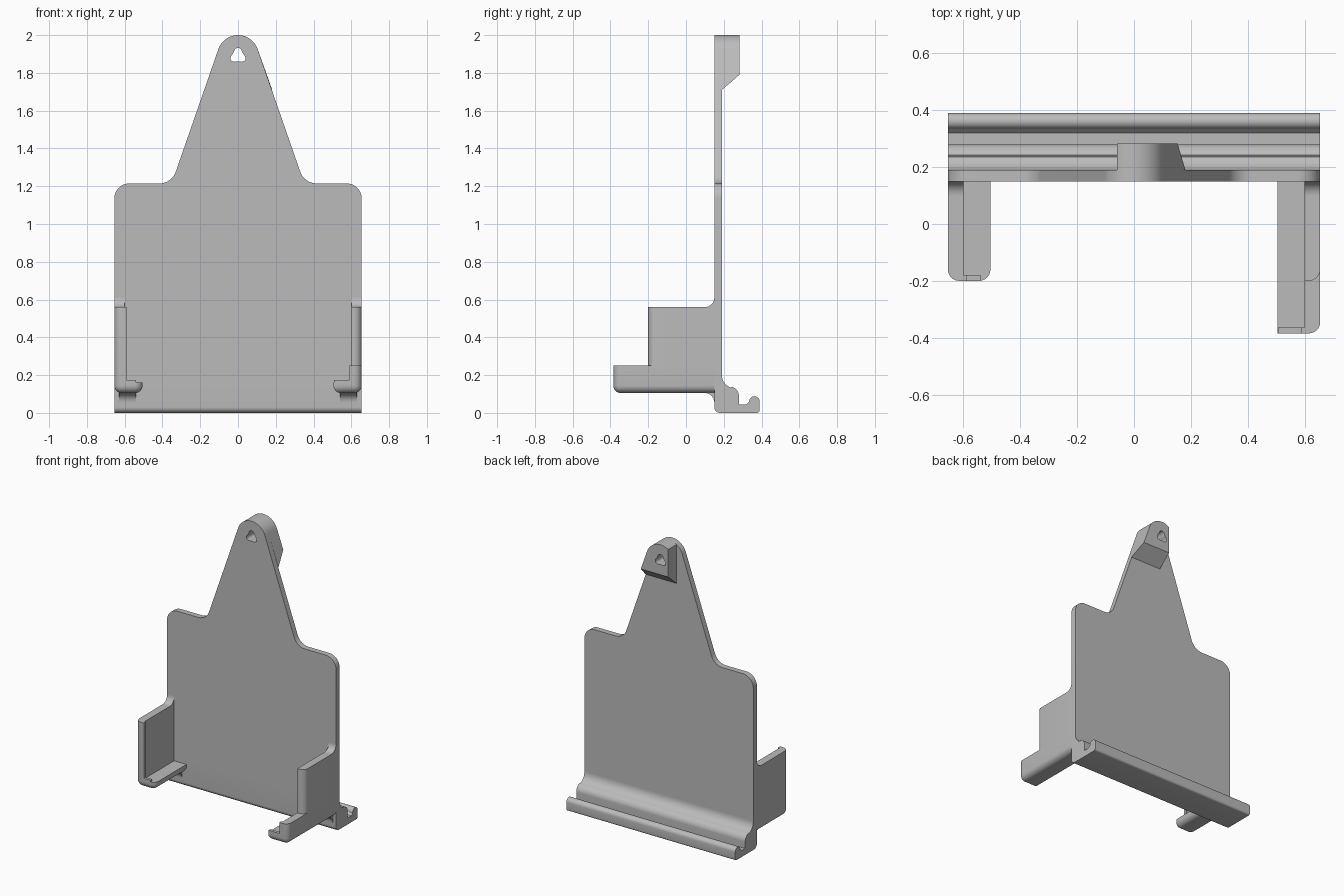
import bpy, bmesh, math
from mathutils import Vector

cube = bpy.data.objects.get("Cube")
if cube:
    bpy.data.objects.remove(cube, do_unlink=True)

grey = bpy.data.materials.new("plain grey")
grey.use_nodes = True
grey.diffuse_color = (0.5, 0.5, 0.5, 1)
grey.node_tree.nodes["Principled BSDF"].inputs["Base Color"].default_value = (0.5, 0.5, 0.5, 1)

HALF = 0.655             # half width of the holder
FRONT, BACK = 0.15, 0.19  # faces of the back plate


def arc(cx, cy, r, a0, a1, n=10):
    steps = [math.radians(a0 + (a1 - a0) * i / n) for i in range(n + 1)]
    return [(cx + r * math.cos(a), cy + r * math.sin(a)) for a in steps]


def prism(points, axis, lo, hi):
    """Extrude a 2D profile: along y it lies in xz, along x it lies in yz."""
    bm = bmesh.new()
    place = (lambda p: (p[0], lo, p[1])) if axis == "y" else (lambda p: (lo, p[0], p[1]))
    face = bm.faces.new([bm.verts.new(place(p)) for p in points])
    out = bmesh.ops.extrude_face_region(bm, geom=[face])
    move = Vector((0, hi - lo, 0)) if axis == "y" else Vector((hi - lo, 0, 0))
    new = [g for g in out["geom"] if isinstance(g, bmesh.types.BMVert)]
    bmesh.ops.translate(bm, vec=move, verts=new)
    return bm


def finish(bm, name, side=1, cutter=None):
    for v in bm.verts:
        v.co.x *= side
    bmesh.ops.recalc_face_normals(bm, faces=bm.faces[:])
    mesh = bpy.data.meshes.new(name)
    bm.to_mesh(mesh)
    bm.free()
    mesh.materials.append(grey)
    ob = bpy.data.objects.new(name, mesh)
    bpy.context.collection.objects.link(ob)
    bpy.ops.object.select_all(action="DESELECT")
    ob.select_set(True)
    bpy.context.view_layer.objects.active = ob
    if cutter:
        mod = ob.modifiers.new("hole", "BOOLEAN")
        mod.operation, mod.solver, mod.object = "DIFFERENCE", "EXACT", cutter
        bpy.ops.object.modifier_apply(modifier=mod.name)
    bpy.ops.object.shade_smooth_by_angle(angle=math.radians(30))
    return ob


# Three-lobed hanging hole
hole = []
for i in range(36):
    a = math.radians(i * 10)
    r = 0.036 - 0.007 * math.sin(3 * a)
    hole.append((r * math.cos(a), 1.89 + r * math.sin(a)))
cutter = finish(prism(hole, "y", 0, 0.5), "hole_cutter")
cutter.hide_render = True

# Back plate with rounded shoulders and tapered neck
TILT = 19.5
half = [(HALF, 0.2)] + arc(HALF - 0.08, 1.135, 0.08, 0, 90)
half += arc(0.415, 1.305, 0.09, 270, 180 + TILT)
half += arc(0, 1.89, 0.11, TILT, 90, 14)
outline = half + [(-x, z) for x, z in reversed(half[:-1])]
finish(prism(outline, "y", FRONT, BACK), "back_plate", cutter=cutter)

# Spacer block behind the hole, with a sloping underside
spacer = arc(0, 1.89, 0.11, TILT, 123, 16) + [(-0.06, 1.71), (0.181, 1.71)]
bm = prism(spacer, "y", BACK, 0.283)
for v in bm.verts:
    if v.co.y > 0.25 and v.co.z < 1.72:
        v.co.z = 1.79
        if v.co.x > 0:
            v.co.x = 0.153
finish(bm, "top_spacer", cutter=cutter)
bpy.data.objects.remove(cutter, do_unlink=True)

# Hooked rail along the bottom
rail = arc(0.18, 0.03, 0.03, 180, 270) + arc(0.375, 0.015, 0.015, 270, 360, 5)
rail += arc(0.362, 0.06, 0.028, 0, 180, 14) + [(0.32, 0.045), (0.28, 0.045)]
rail += arc(0.23, 0.09, 0.05, 0, 75) + arc(0.26, 0.2, 0.07, 250, 180)
rail += [(FRONT, 0.2)]
finish(prism(rail, "x", -HALF, HALF), "bottom_rail")


def round_edges(bm, tests, radius=0.04):
    def wanted(e):
        m = (e.verts[0].co + e.verts[1].co) / 2
        d = (e.verts[0].co - e.verts[1].co).normalized()
        return any(abs(d[ax]) > 0.9 and (m - Vector(p) * 1).dot(m - Vector(p)) >= 0
                   and all(abs(m[k] - p[k]) < 1e-4 for k in range(3) if k != ax)
                   for ax, p in tests)
    bmesh.ops.bevel(bm, geom=[e for e in bm.edges if wanted(e)], offset=radius,
                    segments=6, profile=0.5, affect="EDGES")


INNER, WALL, BASE, FLOOR = 0.505, 0.6, 0.105, 0.16


def arm(name, side, front, top, inner_round):
    # L-shaped arm: side wall plus a short floor
    section = [(INNER, BASE), (HALF, BASE), (HALF, top), (WALL, top),
               (WALL, FLOOR), (INNER, FLOOR)]
    bm = prism(section, "y", front, 0.165)
    tests = [(2, (HALF, front, 0)), (1, (HALF, 0, BASE)),
             (1, (INNER, 0, BASE)), (0, (0, front, BASE))]
    if inner_round:
        tests.append((2, (INNER, front, 0)))
    round_edges(bm, tests)
    finish(bm, name + "_arm", side)
    # Low lip at the front of the floor, and a narrow return on the wall
    start = 0.54 if inner_round else 0.507
    lip = [(start, FLOOR - 0.01), (0.61, FLOOR - 0.01), (0.61, top), (0.59, top),
           (0.59, 0.173), (start, 0.173)]
    finish(prism(lip, "y", front, front + 0.021), name + "_lip", side)
    # Fillets joining the arm to the plate
    upper = [(0.16, 0.56), (0.16, 0.61)] + arc(0.1, 0.61, 0.05, 0, -90)
    finish(prism(upper, "x", WALL, HALF), name + "_upper_fillet", side)
    lower = [(0.16, 0.05), (0.16, 0.11), (0.1, 0.11)] + arc(0.1, 0.055, 0.05, 90, 0)
    finish(prism(lower, "x", 0.54, 0.63), name + "_lower_fillet", side)


arm("right", -1, -0.2, 0.56, True)
arm("left", 1, -0.385, 0.25, False)

# Taller rear part of the left arm's wall
bm = prism([(WALL, 0.25), (HALF, 0.25), (HALF, 0.56), (WALL, 0.56)], "y", -0.2, 0.165)
round_edges(bm, [(2, (HALF, -0.2, 0))])
finish(bm, "left_upper_wall", 1)
